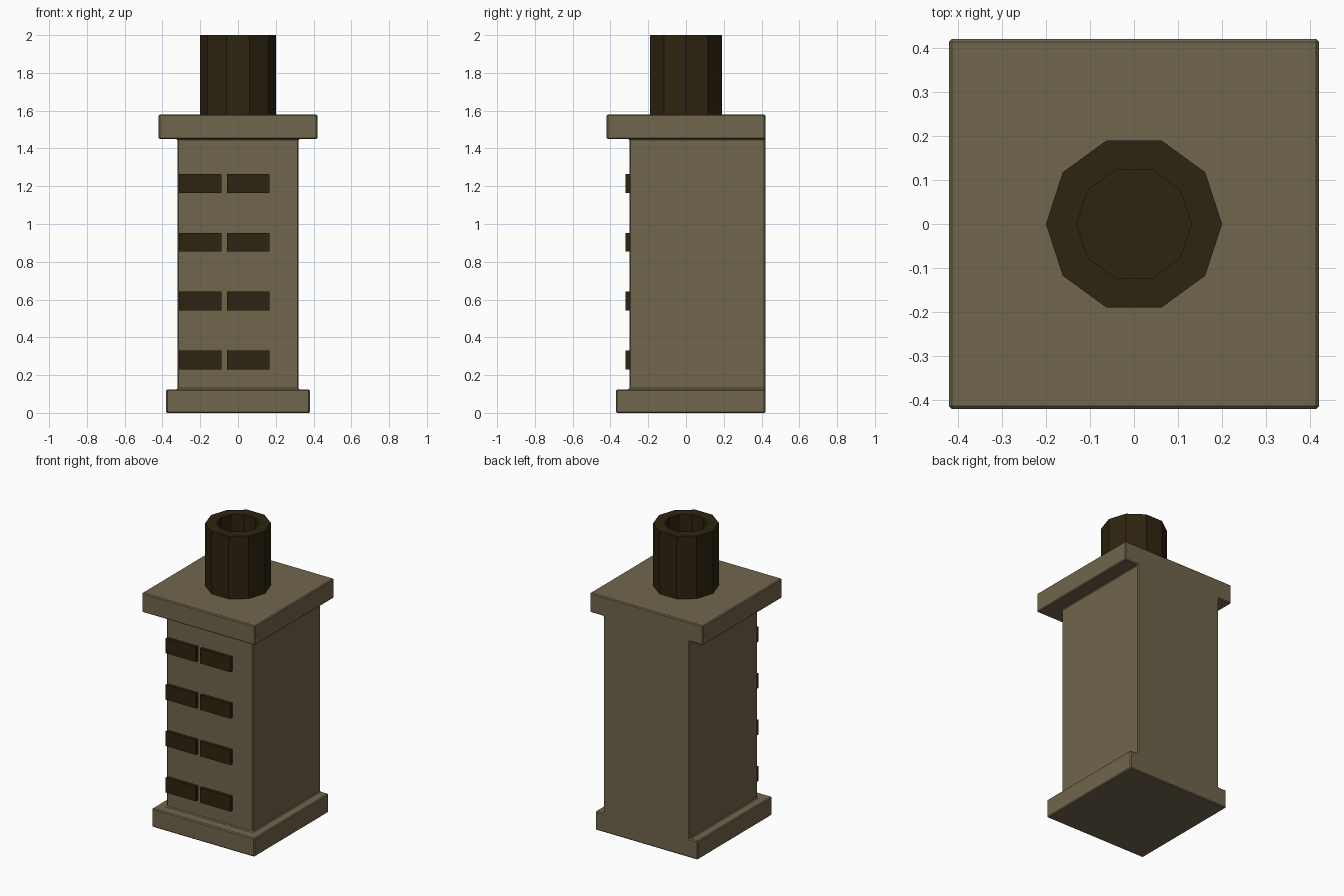
import bpy, bmesh, math

cube = bpy.data.objects.get("Cube")
if cube:
    bpy.data.objects.remove(cube)


def material(name, color):
    m = bpy.data.materials.new(name)
    m.use_nodes = True
    m.diffuse_color = color
    m.node_tree.nodes["Principled BSDF"].inputs["Base Color"].default_value = color
    return m


tan = material("tan_stone", (0.165, 0.132, 0.073, 1))
dark = material("dark_brown", (0.027, 0.017, 0.005, 1))


def finish(name, bm, mat, bevel=0):
    bmesh.ops.recalc_face_normals(bm, faces=bm.faces[:])
    mesh = bpy.data.meshes.new(name)
    bm.to_mesh(mesh)
    bm.free()
    mesh.materials.append(mat)
    obj = bpy.data.objects.new(name, mesh)
    bpy.context.scene.collection.objects.link(obj)
    if bevel:
        mod = obj.modifiers.new("Bevel", "BEVEL")
        mod.width = bevel
        mod.segments = 1
        mod.limit_method = "ANGLE"
        mod.angle_limit = math.radians(30)
    return obj


# Chimney stack: base, shaft and cap share one flat back wall
BACK = 0.42
levels = [  # height, half width, front y
    (0, 0.38, -0.37), (0.125, 0.38, -0.37),
    (0.125, 0.32, -0.30), (1.45, 0.32, -0.30),
    (1.45, 0.42, -0.42), (1.58, 0.42, -0.42),
]
bm = bmesh.new()
rings = [[bm.verts.new(p) for p in
          ((-w, BACK, z), (-w, front, z), (w, front, z), (w, BACK, z))]
         for z, w, front in levels]
for low, high in zip(rings, rings[1:]):
    for i in range(3):
        bm.faces.new((low[i], low[i + 1], high[i + 1], high[i]))
bm.faces.new(rings[0])
bm.faces.new(rings[-1])
bm.faces.new([r[0] for r in rings] + [r[3] for r in reversed(rings)])
finish("chimney_stack", bm, tan, 0.006)

# Raised bricks on the front, two per row
for row in range(4):
    for col, x in enumerate((-0.20, 0.055)):
        bm = bmesh.new()
        bmesh.ops.create_cube(bm, size=1)
        for v in bm.verts:
            v.co.x = x + v.co.x * 0.225
            v.co.y = -0.30 + v.co.y * 0.04
            v.co.z = 0.28 + row * 0.3117 + v.co.z * 0.1
        finish(f"brick_{row + 1}_{col + 1}", bm, dark)

# Ten-sided flue pot with a recessed opening
SIDES = 10
bm = bmesh.new()
rings = []
for radius, z in ((0.2, 1.575), (0.2, 2.0), (0.13, 2.0), (0.13, 1.6)):
    rings.append([bm.verts.new((radius * math.cos(math.tau * i / SIDES),
                                radius * math.sin(math.tau * i / SIDES), z))
                  for i in range(SIDES)])
for low, high in zip(rings, rings[1:]):
    for i in range(SIDES):
        j = (i + 1) % SIDES
        bm.faces.new((low[i], low[j], high[j], high[i]))
bm.faces.new(rings[0])
bm.faces.new(rings[-1])
finish("flue_pot", bm, dark)
